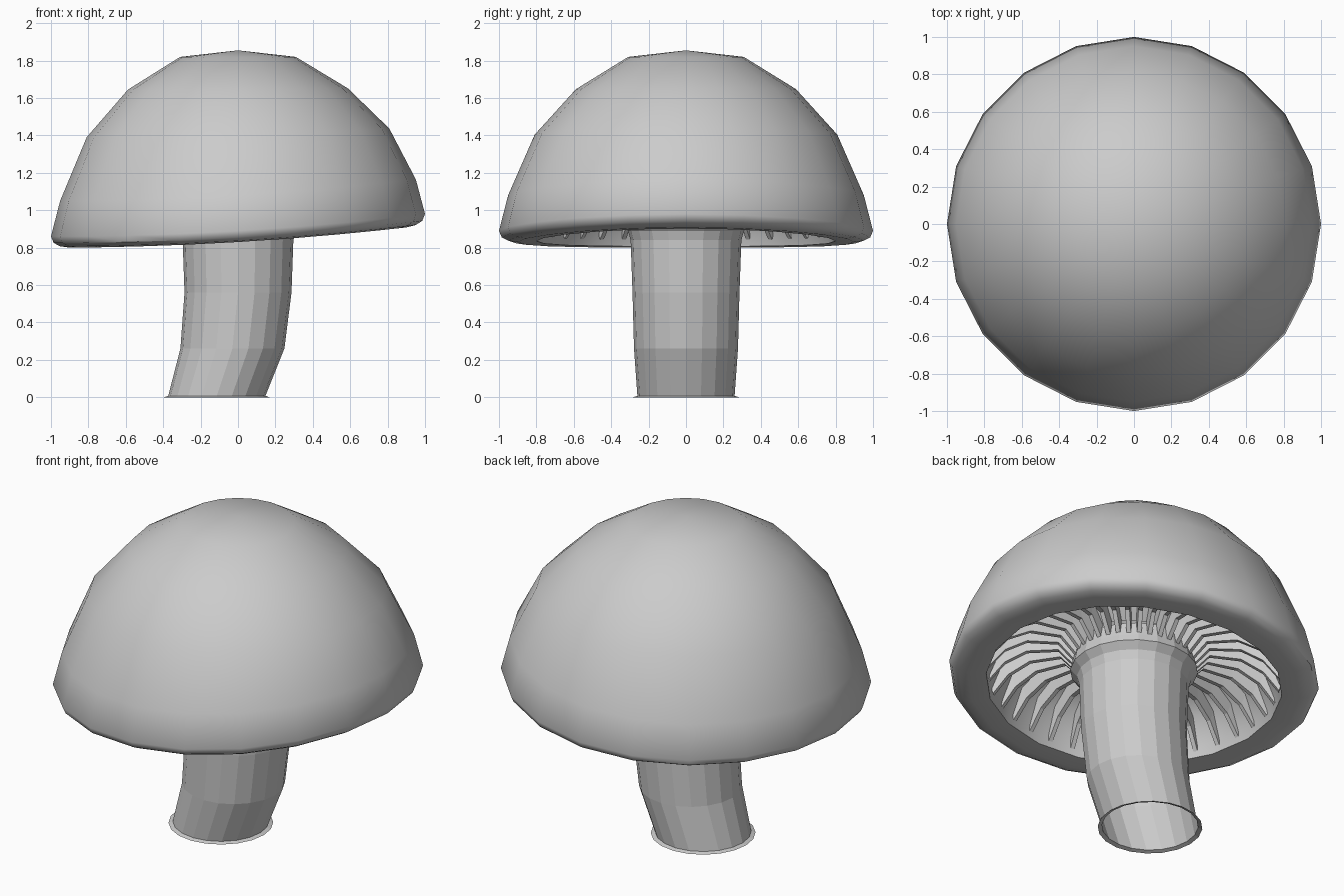
import bpy, bmesh, math

if "Cube" in bpy.data.objects:
    bpy.data.objects.remove(bpy.data.objects["Cube"])

SIDES = 20
GILLS = 36


def tilt(co):
    # lifts the rim towards +x, fading out near the crown
    w = max(0.0, min(1.0, (1.7 - co[2]) / 0.65))
    return (co[0], co[1], co[2] + w * 0.03 * (co[0] + 1) ** 2)


def finish(bm, name, angle=None):
    me = bpy.data.meshes.new(name)
    bm.to_mesh(me)
    bm.free()
    ob = bpy.data.objects.new(name, me)
    bpy.context.collection.objects.link(ob)
    if angle:
        bpy.ops.object.select_all(action='DESELECT')
        ob.select_set(True)
        bpy.context.view_layer.objects.active = ob
        bpy.ops.object.shade_smooth_by_angle(angle=math.radians(angle))
    return ob


def lathe(name, rings, warp=lambda c: c, angle=None):
    # rings: (radius, z, x offset); radius 0 makes a pole
    bm = bmesh.new()
    loops = []
    for r, z, ox in rings:
        n = SIDES if r > 0 else 1
        loops.append([bm.verts.new(warp((ox + r * math.cos(2 * math.pi * i / SIDES),
                                         r * math.sin(2 * math.pi * i / SIDES), z)))
                      for i in range(n)])
    for a, b in zip(loops, loops[1:]):
        for i in range(SIDES):
            j = (i + 1) % SIDES
            if len(a) == 1:
                bm.faces.new((a[0], b[i], b[j]))
            elif len(b) == 1:
                bm.faces.new((a[i], b[0], a[j]))
            else:
                bm.faces.new((a[i], b[i], b[j], a[j]))
    bmesh.ops.recalc_face_normals(bm, faces=bm.faces)
    return finish(bm, name, angle)


# cap: dome, rounded lip, then the hollow underside back to the stem
cap = [(0, 1.855), (0.309, 1.82), (0.588, 1.645), (0.809, 1.39), (0.951, 1.05),
       (1.0, 0.86), (0.985, 0.825), (0.95, 0.807), (0.9, 0.80), (0.80, 0.805),
       (0.79, 0.87), (0.73, 1.02), (0.58, 1.12), (0.42, 1.13), (0.32, 1.02)]
lathe("cap", [(r, z, 0) for r, z in cap], tilt, 40)

# stem: open bent tube with a thin foot flange and a flared collar
stem = [(0.283, 0.0, -0.113), (0.26, 0.008, -0.113), (0.278, 0.26, -0.03),
        (0.286, 0.56, 0.0), (0.296, 0.84, 0.0), (0.31, 0.89, 0.0),
        (0.345, 0.93, 0.0), (0.335, 0.97, 0.0), (0.32, 1.05, 0.0)]
lathe("stem", stem)

# gills: thin bent slabs radiating from the collar to the lip
lower = [(0.32, 0.93), (0.41, 1.03), (0.58, 1.02), (0.70, 0.95), (0.785, 0.84)]
upper = [(0.32, 1.03), (0.42, 1.14), (0.58, 1.13), (0.73, 1.03), (0.795, 0.87)]
bm = bmesh.new()
for g in range(GILLS):
    a = 2 * math.pi * (g + 0.5) / GILLS
    c, s = math.cos(a), math.sin(a)

    def point(r, z, t):
        return bm.verts.new(tilt((r * c - t * s, r * s + t * c, z)))

    strips = [[point(r, z, t) for r, z in prof]
              for prof, t in ((upper, -0.016), (lower, -0.012),
                              (lower, 0.012), (upper, 0.016))]
    for p, q in zip(strips, strips[1:]):
        for i in range(len(lower) - 1):
            bm.faces.new((p[i], p[i + 1], q[i + 1], q[i]))
    for e in (0, -1):
        bm.faces.new([st[e] for st in strips])
bmesh.ops.recalc_face_normals(bm, faces=bm.faces)
finish(bm, "gills")
